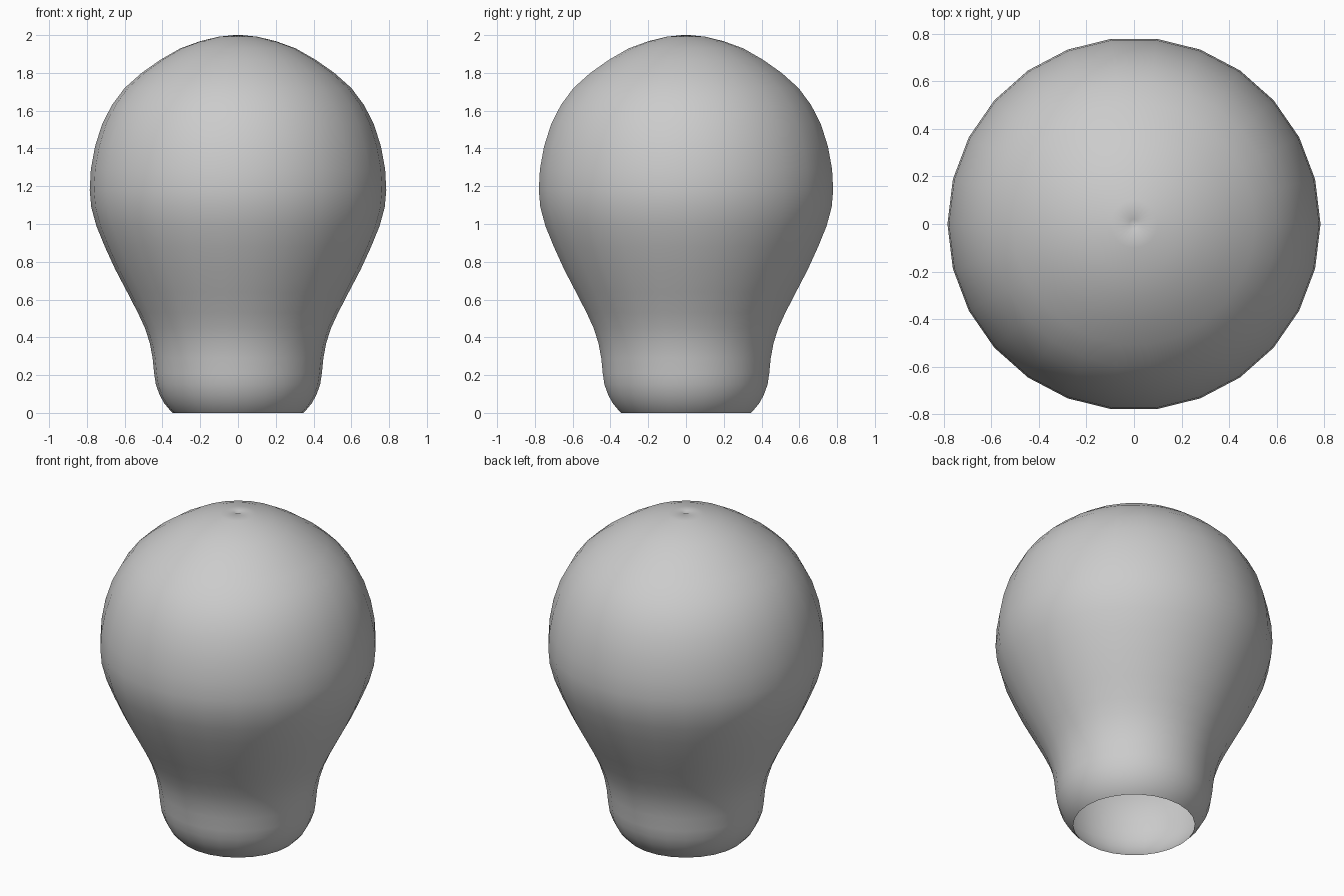
import bpy, bmesh, math

if "Cube" in bpy.data.objects:
    bpy.data.objects.remove(bpy.data.objects["Cube"])

SEGMENTS = 26

# Bulb outline as (radius, height), from the open base up to the crown
profile = [
    (0.345, 0.0), (0.36, 0.014), (0.39, 0.05), (0.415, 0.095), (0.435, 0.15),
    (0.444, 0.21), (0.452, 0.29), (0.467, 0.37), (0.493, 0.45), (0.53, 0.53),
    (0.587, 0.64), (0.65, 0.76), (0.705, 0.88), (0.75, 0.99), (0.777, 1.09),
    (0.785, 1.18), (0.779, 1.29), (0.757, 1.41), (0.719, 1.53), (0.667, 1.63),
    (0.6, 1.72), (0.51, 1.8), (0.41, 1.87), (0.305, 1.93), (0.2, 1.968),
    (0.1, 1.992), (0.02, 2.0),
]

# Single-wall shell, spun around z
bm = bmesh.new()
rings = []
for r, z in profile:
    rings.append([bm.verts.new((r * math.cos(2 * math.pi * i / SEGMENTS),
                                r * math.sin(2 * math.pi * i / SEGMENTS), z))
                  for i in range(SEGMENTS)])
for low, high in zip(rings, rings[1:]):
    for i in range(SEGMENTS):
        j = (i + 1) % SEGMENTS
        bm.faces.new((low[i], low[j], high[j], high[i]))

# Tiny dimple at the crown
dimple = bm.verts.new((0, 0, 1.985))
for i in range(SEGMENTS):
    bm.faces.new((rings[-1][i], rings[-1][(i + 1) % SEGMENTS], dimple))

for face in bm.faces:
    face.smooth = True
mesh = bpy.data.meshes.new("bulb_shell")
bm.to_mesh(mesh)
bm.free()
bulb = bpy.data.objects.new("bulb_shell", mesh)
bpy.context.collection.objects.link(bulb)
